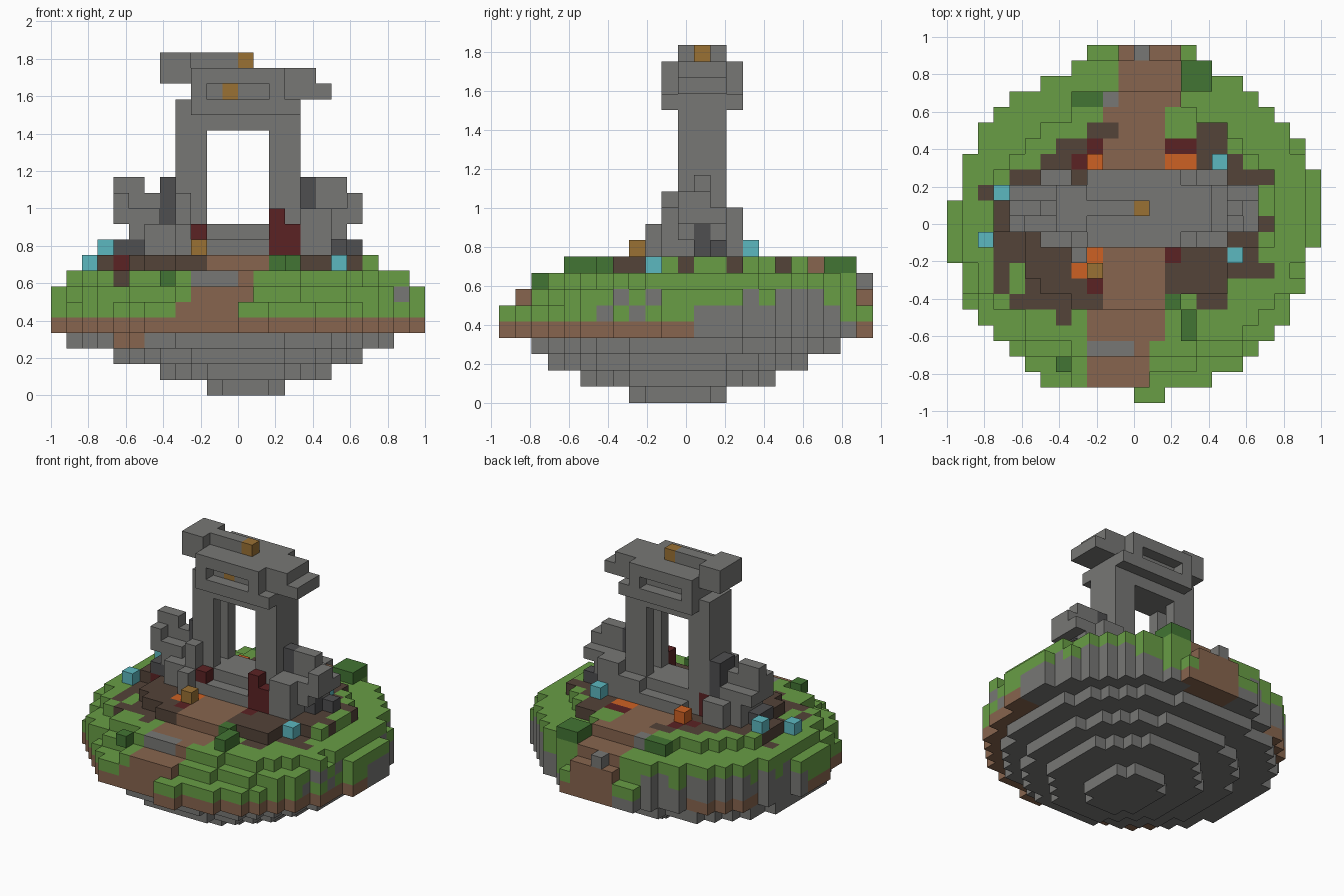
import bpy, bmesh, random
from itertools import product
from mathutils import Vector

random.seed(4)
if "Cube" in bpy.data.objects:
    bpy.data.objects.remove(bpy.data.objects["Cube"])

V = 1 / 12                      # edge length of one block
SHIFT = Vector((12, 11.5, 0))   # block coordinates to centred coordinates

# Flat colours, as sRGB hex
PALETTE = {
    "stone": "777775", "charcoal": "4E4E50", "grass": "689D45", "bush": "427533",
    "dirt": "87654E", "charred_soil": "534338", "dark_red": "5B2224",
    "ember": "CE6124", "gold": "9A7134", "crystal": "5CB8C0",
}


def linear(c):
    return c / 12.92 if c <= 0.04045 else ((c + 0.055) / 1.055) ** 2.4


def make_material(name, code):
    rgb = [linear(int(code[n:n + 2], 16) / 255) for n in (0, 2, 4)]
    mat = bpy.data.materials.new(name)
    mat.use_nodes = True
    mat.diffuse_color = (*rgb, 1)
    node = mat.node_tree.nodes["Principled BSDF"]
    node.inputs["Base Color"].default_value = (*rgb, 1)
    node.inputs["Roughness"].default_value = 0.9
    return mat


materials = {name: make_material(name, code) for name, code in PALETTE.items()}
cells = {}                      # block position -> (part, colour)


def block_range(*spans):
    """All positions in a box; each span is a number or a (start, stop) pair."""
    return product(*(range(*s) if isinstance(s, tuple) else (s,) for s in spans))


def box(part, colour, i, j, k):
    for pos in block_range(i, j, k):
        cells[pos] = (part, colour)


def paint(colour, i, j, k):
    """Recolour only the blocks that are already there."""
    for pos in block_range(i, j, k):
        if pos in cells:
            cells[pos] = (cells[pos][0], colour)


def inside(i, j, extent):
    """Is the block centre in the rounded outline that fills the extent?"""
    i0, i1, j0, j1 = extent
    u = abs(2 * i + 1 - i0 - i1) / (i1 - i0)
    v = abs(2 * j + 1 - j0 - j1) / (j1 - j0)
    return u ** 2.2 + v ** 2.2 <= 1


# Island: widest outline row by row, then rounded layers below and above it
RIM_START = [12, 6, 5, 4, 3, 2, 1, 1, 1, 0, 0, 0, 0, 1, 1, 1, 2, 2, 3, 4, 6, 8, 9]
RIM_STOP = [14, 17, 19, 20, 21, 22, 22, 23, 23, 23, 24, 24, 24, 24, 24, 23, 23, 22,
            21, 20, 19, 17, 16]
LAYERS = {
    0: (10, 15, 8, 14), 1: (7, 18, 5, 17), 2: (4, 20, 3, 19), 3: (1, 22, 2, 21),
    6: (0, 24, 2, 22), 7: (1, 23, 3, 22), 8: (3, 21, 6, 19),
}
ground = set()
for j, (start, stop) in enumerate(zip(RIM_START, RIM_STOP)):
    for i, k in product(range(start, stop), range(9)):
        hollow = (k == 8 and (i < 5 and j < 11 or i > 17 and j < 10 or i > 14 and j < 7)
                  or k == 7 and i < 5 and j < 6)
        if not hollow and (k not in LAYERS or inside(i, j, LAYERS[k])):
            ground.add((i, j, k))

# Stones showing under the turf along the left rim
ROCKS = [(6, 5), (8, 5), (7, 6), (9, 6), (15, 6), (17, 6), (18, 6), (19, 6)]
rocks = {(RIM_STOP[j] - 1, j, k) for j, k in ROCKS}
for i, j, k in rocks:
    ground |= {(i, j, k), (i, j, k + 1)}

# Burnt ground around the arch, row by row
CHARRED = {5: (7, 8), 6: (4, 18), 7: (3, 18), 8: (3, 21), 9: (3, 20), 10: (3, 20),
           11: (3, 21), 12: (3, 20), 13: (2, 20), 14: (4, 21), 15: (6, 19),
           16: (7, 18), 17: (9, 18)}
for i, j, k in sorted(ground):
    first, last = CHARRED.get(j, (0, 0))
    if k > 3 and (i, j, k + 1) not in ground:
        colour = "charred_soil" if first <= i < last else "grass"
    elif k < 4 or (i, j, k) in rocks:
        colour = "stone"
    elif j < 12:
        if k == 7 and i < 5:
            colour = "charred_soil"
        else:
            colour = "dirt" if k == 4 else "grass"
    else:
        colour = "stone" if k < 6 or random.random() < 0.25 else "grass"
    cells[i, j, k] = ("island", colour)
paint("grass", 4, (7, 9), 7)
paint("grass", (14, 16), 17, (7, 9))
paint("grass", 15, 6, 7)
paint("dirt", (4, 6), (2, 5), 3)
paint("dirt", (2, 7), (16, 20), 4)
paint("dirt", 15, 22, 4)
paint("dirt", 8, 1, 5)
paint("dark_red", 4, 11, 8)
box("island", "grass", 8, 1, 6)
box("island", "grass", (15, 17), (20, 22), (6, 8))

# Path climbing from the front, through the arch and down at the back
box("path", "dirt", (9, 13), (1, 3), (4, 7))
box("path", "dirt", (9, 13), 3, (5, 8))
box("path", "dirt", (9, 14), (4, 6), (5, 8))
box("path", "dirt", (10, 14), 6, (6, 9))
box("path", "charred_soil", 9, 6, (7, 9))
box("path", "dirt", (9, 14), (7, 10), (6, 9))
box("path", "dirt", (10, 14), (15, 19), (6, 9))
box("path", "charred_soil", 10, 17, 8)
box("path", "dirt", (11, 15), 19, (5, 9))
box("path", "dirt", (11, 15), (20, 22), (4, 8))
box("path", "dirt", (11, 15), 22, (4, 7))
box("path", "stone", (9, 12), 3, 7)
box("path", "stone", 12, 22, 7)
box("path", "stone", 10, 19, 8)

# Bushes
box("bushes", "bush", 15, (4, 6), 8)
box("bushes", "bush", 14, 6, 8)
box("bushes", "bush", 7, 2, 7)
box("bushes", "bush", (15, 17), (20, 22), 8)
box("bushes", "bush", (8, 10), 19, 8)

# Arch: doorstep, grooved pillars and stacked lintel
box("doorstep", "stone", (10, 14), (10, 15), 9)
box("doorstep", "stone", (10, 14), (11, 14), 10)
for outer, inner in ((8, 9), (15, 14)):
    box("pillars", "stone", outer, (11, 14), (9, 19))
    for j in (11, 13):
        box("pillars", "stone", inner, j, (9, 19))
    box("pillars", "stone", inner, 12, (9, 11))
box("pillar_feet", "stone", 8, 10, (9, 13))
box("pillar_feet", "stone", 9, 10, 9)
box("pillar_feet", "stone", (14, 16), 14, (9, 11))
box("lintel", "stone", (8, 16), (11, 14), (17, 19))
box("lintel", "stone", (9, 16), (10, 15), 18)
box("lintel", "stone", (9, 15), (10, 15), (19, 21))
for niche in block_range((10, 14), (10, 15, 4), 19):    # niches on both faces
    del cells[niche]
box("lintel", "stone", (15, 18), (11, 14), 19)
box("lintel", "stone", (7, 17), (11, 14), 20)
box("lintel", "stone", (7, 9), (11, 14), 21)
box("lintel", "stone", (9, 12), 12, 21)
box("gold_blocks", "gold", 12, 12, 21)
box("gold_blocks", "gold", 11, 11, 19)

# Ruined walls either side of the arch
box("left_wall", "stone", (16, 18), (10, 15), (9, 11))
box("left_wall", "stone", 18, (11, 14), 10)
box("left_wall", "stone", (16, 18), 10, 11)
box("left_wall", "stone", (16, 20), (11, 14), 11)
box("left_wall", "stone", 19, (11, 13), 12)
box("left_wall", "stone", (17, 19), 12, (12, 14))
box("left_wall", "stone", (16, 18), 14, 11)
box("left_wall", "charcoal", 16, 12, (12, 14))
box("left_wall", "charcoal", (18, 20), 13, 9)
box("left_wall", "charcoal", 18, 12, (9, 11))
box("right_wall", "stone", 5, (11, 14), (9, 11))
box("right_wall", "stone", (6, 8), (10, 15), (9, 11))
box("right_wall", "stone", (4, 7), (11, 14), 11)
box("right_wall", "stone", (4, 7), 12, 12)
box("right_wall", "stone", 4, 11, 12)
box("right_wall", "stone", (4, 6), 12, 13)
box("right_wall", "charcoal", 7, (12, 14), (11, 14))
box("right_wall", "charcoal", (4, 6), (11, 13), 9)
box("rubble", "stone", 8, 9, (9, 11))

# Dark red stains on the pillar feet and on the ground
box("pillar_feet", "dark_red", (14, 16), 10, (9, 11))
box("pillar_feet", "dark_red", 14, 10, 11)
box("pillar_feet", "dark_red", 9, 10, 10)
paint("dark_red", 8, 13, (9, 11))
for i, j in ((14, 9), (9, 7), (9, 16), (14, 16), (15, 16), (8, 15)):
    box("stains", "dark_red", i, j, 8)

# Embers, lantern and crystals
for i, j in ((9, 9), (8, 8), (14, 15), (15, 15)):
    box("embers", "ember", i, j, 8)
box("embers", "ember", 9, 15, (8, 10))
box("lantern", "gold", 9, 8, 9)
for i, j, k in ((3, 13, 9), (2, 10, 8), (18, 9, 8), (17, 15, 9)):
    box("crystals", "crystal", i, j, k)

# Exposed block faces: outward normal and its two tangents
AXES = [Vector(a) for a in ((1, 0, 0), (0, 1, 0), (0, 0, 1))]
SIDES = [(AXES[n] * s, AXES[(n + 1) % 3] * s, AXES[(n + 2) % 3])
         for n in range(3) for s in (1, -1)]


def build_part(part):
    """Make one object from all blocks of a part, skipping hidden faces."""
    own = {p: colour for p, (name, colour) in cells.items() if name == part}
    slots = sorted(set(own.values()))
    bm = bmesh.new()
    verts = {}
    for pos, colour in own.items():
        centre = Vector(pos) + Vector((0.5, 0.5, 0.5))
        for normal, u, v in SIDES:
            if tuple(int(a) for a in Vector(pos) + normal) in cells:
                continue
            loop = []
            for a, b in ((-1, -1), (1, -1), (1, 1), (-1, 1)):
                key = tuple(round(c) for c in centre + (normal + u * a + v * b) / 2)
                if key not in verts:
                    verts[key] = bm.verts.new((Vector(key) - SHIFT) * V)
                loop.append(verts[key])
            bm.faces.new(loop).material_index = slots.index(colour)
    mesh = bpy.data.meshes.new(part)
    bm.to_mesh(mesh)
    bm.free()
    for name in slots:
        mesh.materials.append(materials[name])
    bpy.context.collection.objects.link(bpy.data.objects.new(part, mesh))


for part in sorted({name for name, _ in cells.values()}):
    build_part(part)
